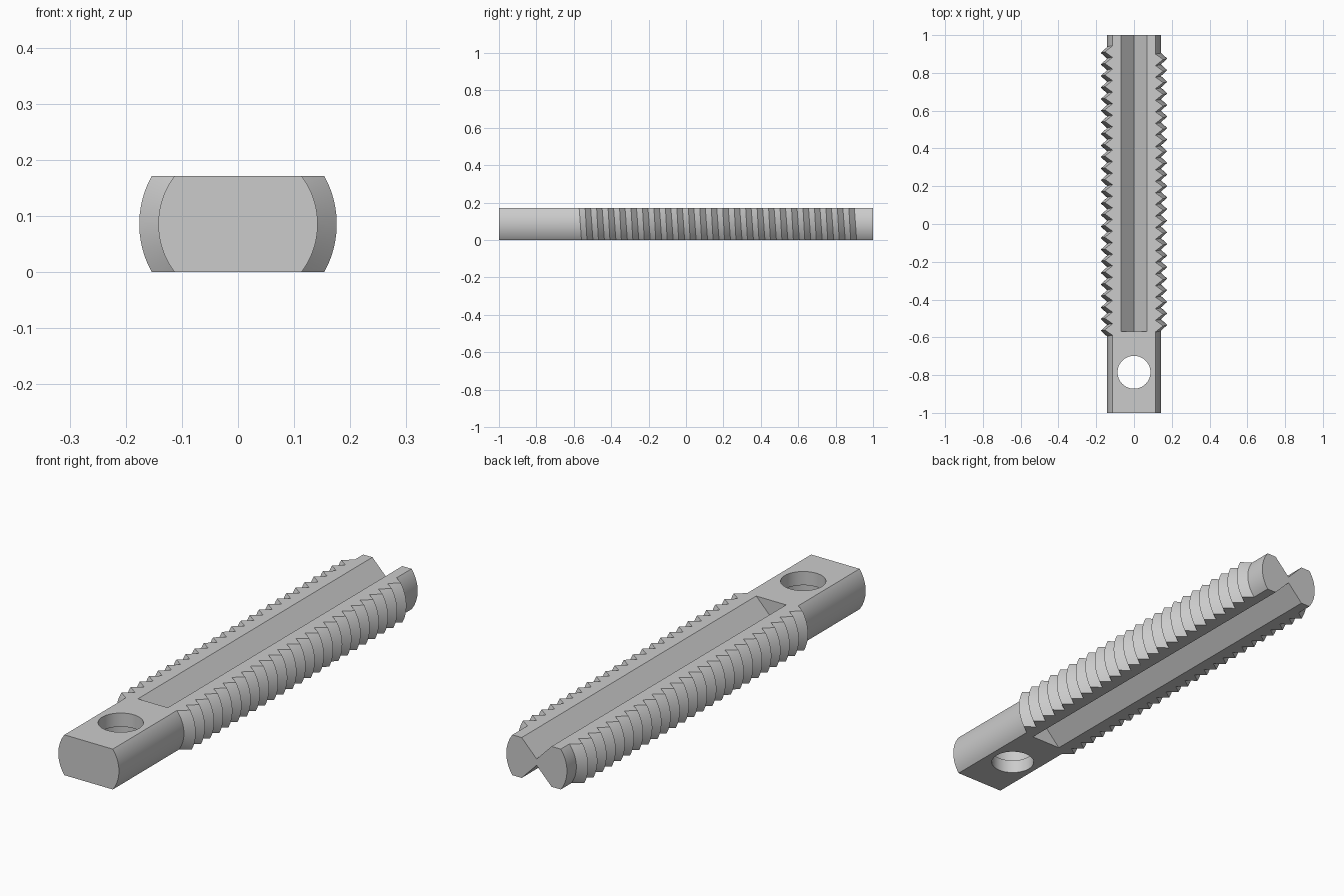
import bpy
from math import sin, cos, pi, tau

if "Cube" in bpy.data.objects:
    bpy.data.objects.remove(bpy.data.objects["Cube"], do_unlink=True)

HEIGHT = 0.171
MID = HEIGHT / 2
CORE, CREST = 0.142, 0.176
PITCH, TEETH, FIRST = 0.0613, 25, -0.565
SEGS = 96

steel = bpy.data.materials.new("grey metal")
steel.use_nodes = True
steel.diffuse_color = (0.6, 0.6, 0.6, 1)
steel.node_tree.nodes["Principled BSDF"].inputs["Base Color"].default_value = (0.6, 0.6, 0.6, 1)


def loft(name, rings):
    """Closed solid from a stack of equal-sized rings, capped at both ends."""
    n = len(rings[0])
    faces = [tuple(range(n))[::-1], tuple(range(n * (len(rings) - 1), n * len(rings)))]
    for k in range(len(rings) - 1):
        for i in range(n):
            j = (i + 1) % n
            faces.append((k * n + i, k * n + j, k * n + n + j, k * n + n + i))
    mesh = bpy.data.meshes.new(name)
    mesh.from_pydata([p for ring in rings for p in ring], [], faces)
    obj = bpy.data.objects.new(name, mesh)
    bpy.context.collection.objects.link(obj)
    mesh.materials.append(steel)
    # consistent outward normals
    bpy.ops.object.select_all(action='DESELECT')
    bpy.context.view_layer.objects.active = obj
    obj.select_set(True)
    bpy.ops.object.mode_set(mode='EDIT')
    bpy.ops.mesh.select_all(action='SELECT')
    bpy.ops.mesh.normals_make_consistent(inside=False)
    bpy.ops.object.mode_set(mode='OBJECT')
    return obj


def cut(target, cutter, operation='DIFFERENCE'):
    mod = target.modifiers.new("cut", 'BOOLEAN')
    mod.operation, mod.solver, mod.object = operation, 'EXACT', cutter
    bpy.context.view_layer.objects.active = target
    bpy.ops.object.modifier_apply(modifier=mod.name)
    bpy.data.objects.remove(cutter, do_unlink=True)


def rod_ring(y, radius, lead=PITCH, half=False):
    """Ring around the rod; lead skews it into one helix turn."""
    ring = []
    for i in range(SEGS):
        a = tau * (i + 0.5) / SEGS
        r = CORE if half and a > pi else radius
        ring.append((-r * sin(a), y + lead * a / tau, MID - r * cos(a)))
    return ring


# Rod with a helical V thread between two plain ends
start = FIRST - PITCH / 4
rings = [rod_ring(-1, CORE, 0), rod_ring(start - PITCH / 2, CORE)]
for k in range(TEETH):
    y = start + k * PITCH
    rings.append(rod_ring(y, CREST, half=(k == TEETH - 1)))
    rings.append(rod_ring(y + PITCH / 2, CORE))
rings.append(rod_ring(1, CORE, 0))
rod = loft("threaded_rod", rings)

# Flats on top and bottom
slab = loft("flat_cutter", [[(-1, y, 0), (1, y, 0), (1, y, HEIGHT), (-1, y, HEIGHT)]
                            for y in (-2, 2)])
cut(rod, slab, 'INTERSECT')

# V grooves along both flats, open at the back
for side in (1, -1):
    depth, half_width, over = 0.072, 0.07, 2
    tip = MID + side * (MID - depth)
    rim = tip + side * depth * over
    w = half_width * over
    groove = loft("groove_cutter", [[(0, y, tip), (w, y, rim), (-w, y, rim)]
                                    for y in (-0.57, 1.2)])
    cut(rod, groove)

# Cross hole with a slightly wider middle
profile = [(-0.1, 0.087), (0.058, 0.087), (0.058, 0.094),
           (0.113, 0.094), (0.113, 0.087), (0.3, 0.087)]
hole = loft("hole_cutter", [[(r * cos(tau * i / 64), -0.785 + r * sin(tau * i / 64), z)
                             for i in range(64)] for z, r in profile])
cut(rod, hole)

bpy.ops.object.select_all(action='DESELECT')
rod.select_set(True)
bpy.context.view_layer.objects.active = rod
bpy.ops.object.shade_smooth_by_angle(angle=pi / 6)
